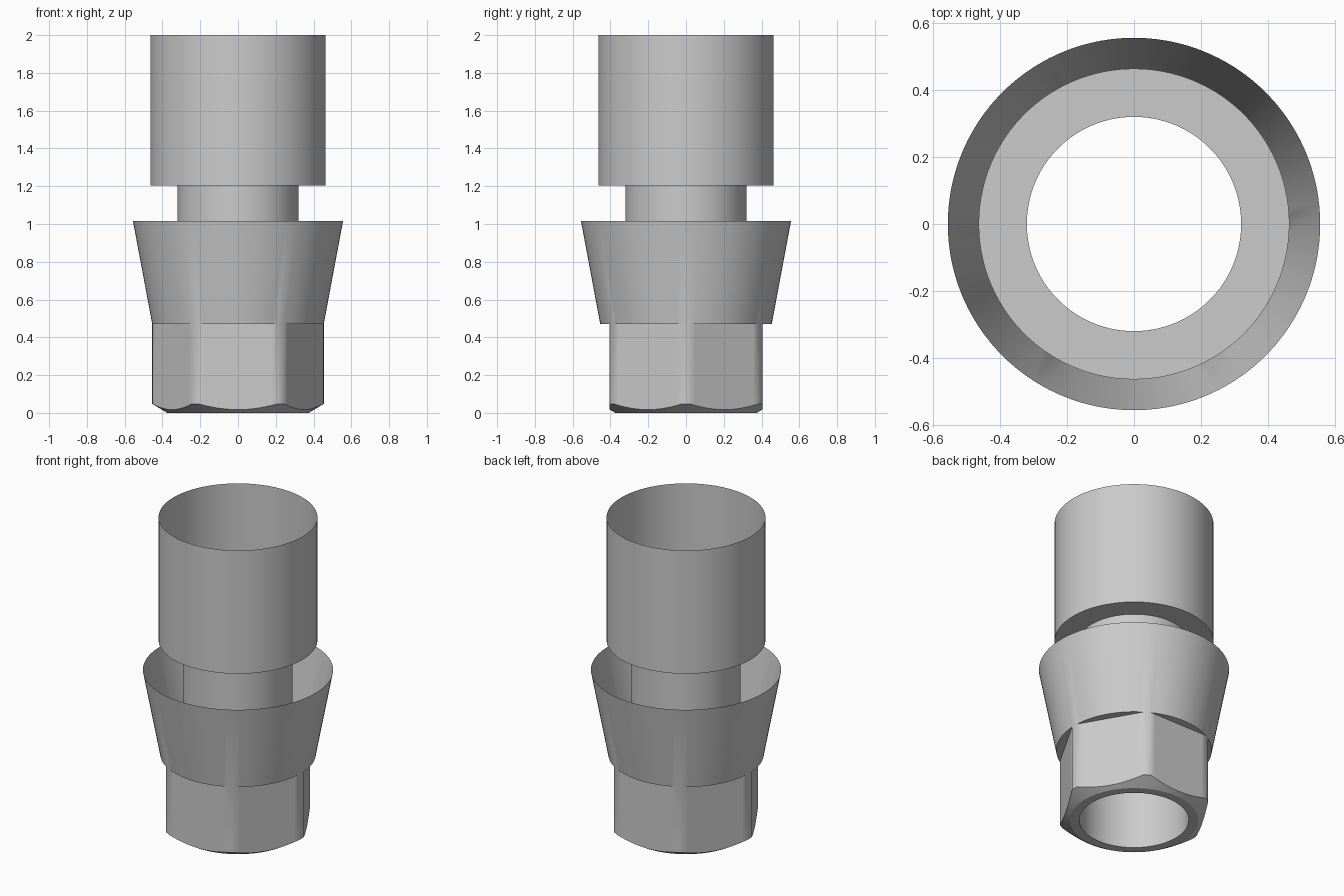
import bpy, bmesh
from math import acos, cos, sin, pi, radians

cube = bpy.data.objects.get("Cube")
if cube:
    bpy.data.objects.remove(cube)

BORE, CUP, RIM, NUT, FLAT, FOOT = 0.32, 0.464, 0.556, 0.454, 0.404, 0.375

steel = bpy.data.materials.new("grey steel")
steel.use_nodes = True
grey = (0.6, 0.6, 0.6, 1)
steel.diffuse_color = grey
steel.node_tree.nodes["Principled BSDF"].inputs["Base Color"].default_value = grey

# Angles round the part: fine steps on each flat, then the short rounded corner
half = acos(FLAT / NUT)
angles = []
for side in range(6):
    mid = pi / 6 + side * pi / 3
    angles += [(mid + half * i / 8, half * i / 8) for i in range(-8, 9)]
    angles.append((mid + pi / 6, pi / 6))


def hex_radius(local):
    return min(NUT, FLAT / cos(local))


def circle(radius, z):
    return [(radius * cos(a), radius * sin(a), z) for a, _ in angles]


def hexagon(height):
    ring = []
    for a, local in angles:
        r = hex_radius(local)
        ring.append((r * cos(a), r * sin(a), height(r)))
    return ring


def loft(name, rings):
    """Skin neighbouring rings with quads; the ends stay open."""
    bm = bmesh.new()
    rows = [[bm.verts.new(p) for p in ring] for ring in rings]
    n = len(angles)
    for low, high in zip(rows, rows[1:]):
        for i in range(n):
            j = (i + 1) % n
            bm.faces.new((low[i], low[j], high[j], high[i]))
    bmesh.ops.remove_doubles(bm, verts=bm.verts, dist=0.0001)
    bmesh.ops.dissolve_degenerate(bm, edges=bm.edges, dist=0.0001)
    mesh = bpy.data.meshes.new(name)
    bm.to_mesh(mesh)
    bm.free()
    mesh.materials.append(steel)
    obj = bpy.data.objects.new(name, mesh)
    bpy.context.collection.objects.link(obj)
    bpy.ops.object.select_all(action="DESELECT")
    obj.select_set(True)
    bpy.context.view_layer.objects.active = obj
    bpy.ops.object.shade_smooth_by_angle(angle=radians(30))
    return obj


# Bored neck carrying the open thin-walled upper sleeve
loft("neck_tube", [circle(BORE, 0), circle(BORE, 1.205)])
loft("upper_sleeve", [circle(BORE, 1.205), circle(CUP, 1.205), circle(CUP, 2)])

# Hexagonal nut with a conical bottom chamfer, flaring into an open collar
loft("hex_nut_and_collar", [
    circle(BORE, 0),
    circle(FOOT, 0),
    hexagon(lambda r: (r - FOOT) * 0.6),
    hexagon(lambda r: 0.47),
    circle(NUT, 0.47),
    circle(RIM, 1.015),
])
